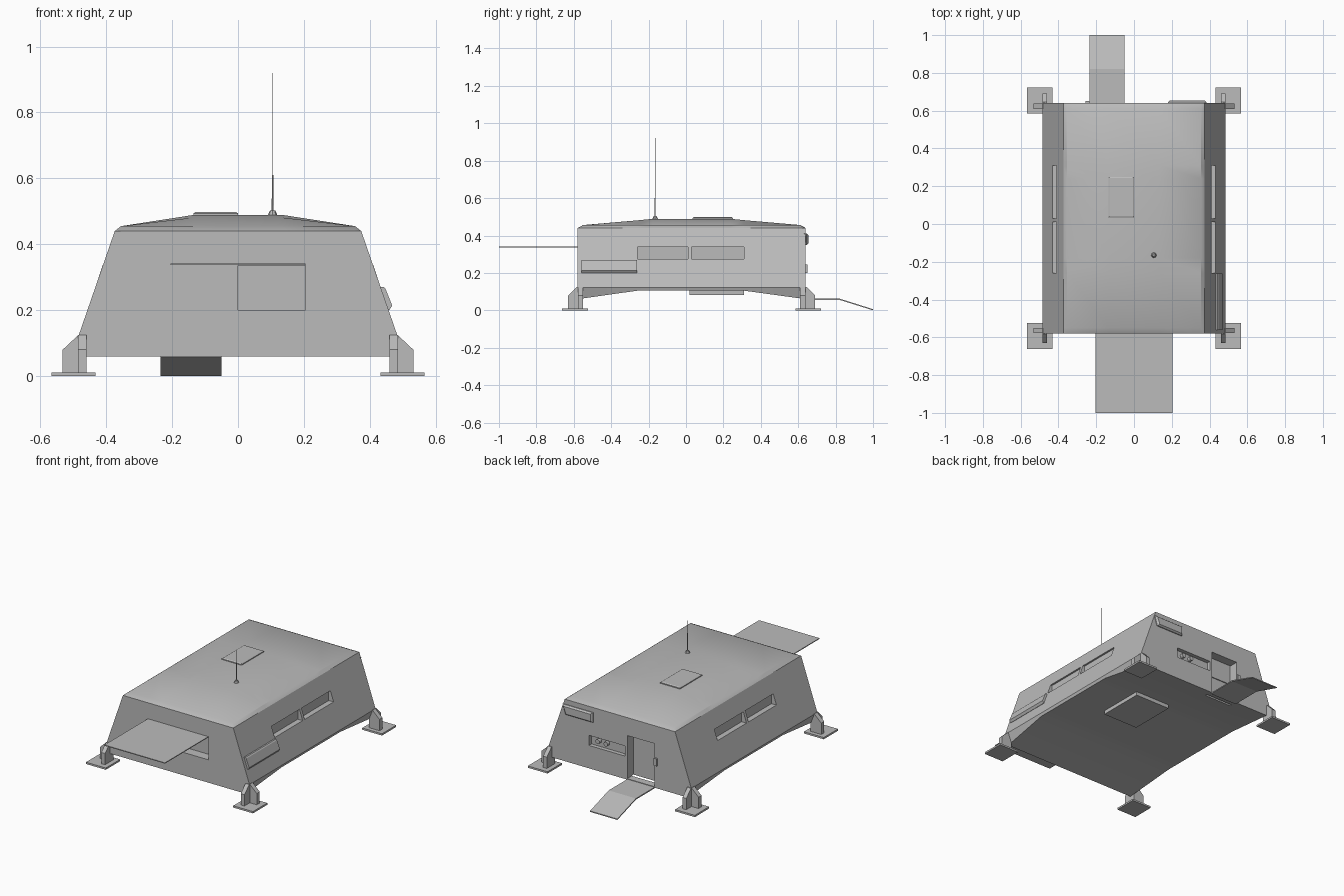
import bpy, bmesh, math
from mathutils import Vector

if "Cube" in bpy.data.objects:
    bpy.data.objects.remove(bpy.data.objects["Cube"])

grey = bpy.data.materials.new("light_grey")
grey.use_nodes = True
COLOR = (0.5, 0.5, 0.5, 1)
grey.diffuse_color = COLOR
grey.node_tree.nodes["Principled BSDF"].inputs["Base Color"].default_value = COLOR


def finish(name, bm):
    bmesh.ops.recalc_face_normals(bm, faces=bm.faces)
    me = bpy.data.meshes.new(name)
    bm.to_mesh(me)
    bm.free()
    me.materials.append(grey)
    ob = bpy.data.objects.new(name, me)
    bpy.context.collection.objects.link(ob)
    return ob


def loft(name, rings):
    """Skin closed rings of points and cap both ends."""
    bm = bmesh.new()
    rows = [[bm.verts.new(p) for p in ring] for ring in rings]
    n = len(rows[0])
    for a, b in zip(rows, rows[1:]):
        for i in range(n):
            j = (i + 1) % n
            bm.faces.new((a[i], a[j], b[j], b[i]))
    bm.faces.new(rows[0])
    bm.faces.new(rows[-1])
    return finish(name, bm)


def prism(name, profile, start, end, axis):
    """Extrude a 2D profile along x or y; profile holds (other axis, z)."""
    def place(t, p):
        return (t, p[0], p[1]) if axis == "x" else (p[0], t, p[1])
    return loft(name, [[place(t, p) for p in profile] for t in (start, end)])


def box(name, x, y, z):
    return prism(name, [(x[0], z[0]), (x[1], z[0]), (x[1], z[1]), (x[0], z[1])], *y, "y")


def cylinder(name, base, r1, r2, length, sides, rot=None):
    bm = bmesh.new()
    bmesh.ops.create_cone(bm, cap_ends=True, segments=sides, radius1=r1, radius2=r2, depth=length)
    bmesh.ops.translate(bm, verts=bm.verts, vec=(0, 0, length / 2))
    ob = finish(name, bm)
    ob.location = base
    if rot:
        ob.rotation_euler = rot
    return ob


def activate(ob):
    bpy.ops.object.select_all(action="DESELECT")
    ob.select_set(True)
    bpy.context.view_layer.objects.active = ob


def cut(target, cutter):
    mod = target.modifiers.new("cut", "BOOLEAN")
    mod.operation, mod.solver, mod.object = "DIFFERENCE", "EXACT", cutter
    activate(target)
    bpy.ops.object.modifier_apply(modifier=mod.name)
    bpy.data.objects.remove(cutter)


# Hull: stations along y as (y, bottom z, rim z, crown z)
FRONT, BACK = -0.58, 0.64
stations = [(FRONT, 0.06, 0.44, 0.44), (-0.55, 0.064, 0.455, 0.456), (-0.26, 0.105, 0.455, 0.481),
            (-0.18, 0.105, 0.455, 0.489), (0.24, 0.105, 0.455, 0.489), (0.31, 0.105, 0.455, 0.482),
            (0.61, 0.064, 0.455, 0.456), (BACK, 0.06, 0.44, 0.44)]
rings = []
for y, low, rim, crown in stations:
    keel = 0.46 + (low - 0.06) * 0.4
    half = [(keel, low), (0.484, 0.122), (0.374, 0.44), (0.355, rim), (0.135, crown)]
    section = half + [(-x, z) for x, z in reversed(half)]
    rings.append([(x, y, z) for x, z in section])
hull = loft("hull", rings)

# Recesses: side windows, serving hatch, doorway, rear panel
for s in (1, -1):
    cut(hull, prism("window_cutter", [(s * 0.398, 0.275), (s * 0.6, 0.275), (s * 0.6, 0.338), (s * 0.398, 0.338)],
                    -0.26, 0.31, "y"))
cut(hull, box("hatch_cutter", (0, 0.205), (-0.7, -0.52), (0.2, 0.335)))
cut(hull, box("door_cutter", (-0.235, -0.05), (0.58, 0.8), (0.066, 0.33)))
cut(hull, box("panel_cutter", (-0.035, 0.21), (0.615, 0.8), (0.2, 0.262)))
activate(hull)
bpy.ops.object.shade_smooth_by_angle(angle=math.radians(30))

# Window mullions flush with the sloping sides
for s, side in ((1, "left"), (-1, "right")):
    prism(side + "_window_mullion", [(s * 0.396, 0.275), (s * 0.431, 0.275), (s * 0.41, 0.338), (s * 0.396, 0.338)],
          0.01, 0.03, "y")

# Awning, its hinge, and the rear ramp
box("awning", (-0.205, 0.205), (-1, FRONT), (0.337, 0.342))
prism("ramp", [(0.63, 0.056), (0.82, 0.056), (1, 0), (1, 0.006), (0.82, 0.063), (0.63, 0.063)], -0.235, -0.05, "x")

# Rear details
box("door_upper_panel", (-0.232, -0.055), (0.578, 0.586), (0.205, 0.328))
box("door_control", (-0.256, -0.236), (0.635, 0.65), (0.2, 0.245))
for i, x in enumerate((0.155, 0.1)):
    cylinder("rear_knob_%d" % (i + 1), (x, 0.61, 0.235), 0.014, 0.014, 0.025, 12, (-math.pi / 2, 0, 0))
loft("rear_light", [[(0.18, 0.63, 0.35), (0.365, 0.63, 0.35), (0.385, 0.63, 0.41), (0.18, 0.63, 0.41)],
                    [(0.18, 0.645, 0.35), (0.365, 0.645, 0.35), (0.385, 0.645, 0.41), (0.18, 0.645, 0.41)],
                    [(0.19, 0.655, 0.358), (0.355, 0.655, 0.358), (0.372, 0.655, 0.402), (0.19, 0.655, 0.402)]])

# Side locker following the wall slope
prism("side_locker", [(0.425, 0.27), (0.442, 0.27), (0.448, 0.264), (0.468, 0.214), (0.459, 0.2), (0.445, 0.2)],
      -0.56, -0.262, "y")

# Roof hatch, belly hatch
loft("roof_hatch", [[(x, y, z) for x, y in ((-0.135 + e, 0.035 + e), (0 - e, 0.035 + e),
                                            (0 - e, 0.25 - e), (-0.135 + e, 0.25 - e))]
                    for z, e in ((0.47, 0), (0.494, 0), (0.498, 0.006))])
box("belly_hatch", (0, 0.24), (0.02, 0.31), (0.082, 0.13))

# Antenna
cylinder("antenna_base", (0.105, -0.165, 0.485), 0.016, 0.008, 0.018, 8)
cylinder("antenna_lower_mast", (0.105, -0.165, 0.49), 0.003, 0.002, 0.12, 8)
cylinder("antenna_upper_mast", (0.105, -0.165, 0.6), 0.0012, 0.0008, 0.32, 6)

# Landing legs: two crossed buttress fins on a square pad
for sx, xn in ((1, "left"), (-1, "right")):
    for yw, sy, yn in ((FRONT, -1, "front"), (BACK, 1, "back")):
        name = "%s_%s_leg" % (yn, xn)
        box(name + "_pad", (sx * 0.432, sx * 0.566), (yw - sy * 0.055, yw + sy * 0.083), (0, 0.011))
        prism(name + "_side_fin", [(sx * x, z) for x, z in
              ((0.46, 0.005), (0.532, 0.005), (0.532, 0.08), (0.484, 0.125), (0.46, 0.125))],
              yw - sy * 0.03, yw - sy * 0.002, "y")
        prism(name + "_end_fin", [(yw + sy * y, z) for y, z in
              ((-0.03, 0.005), (0.05, 0.005), (0.05, 0.08), (0.005, 0.125), (-0.03, 0.125))],
              sx * 0.46, sx * 0.485, "x")
